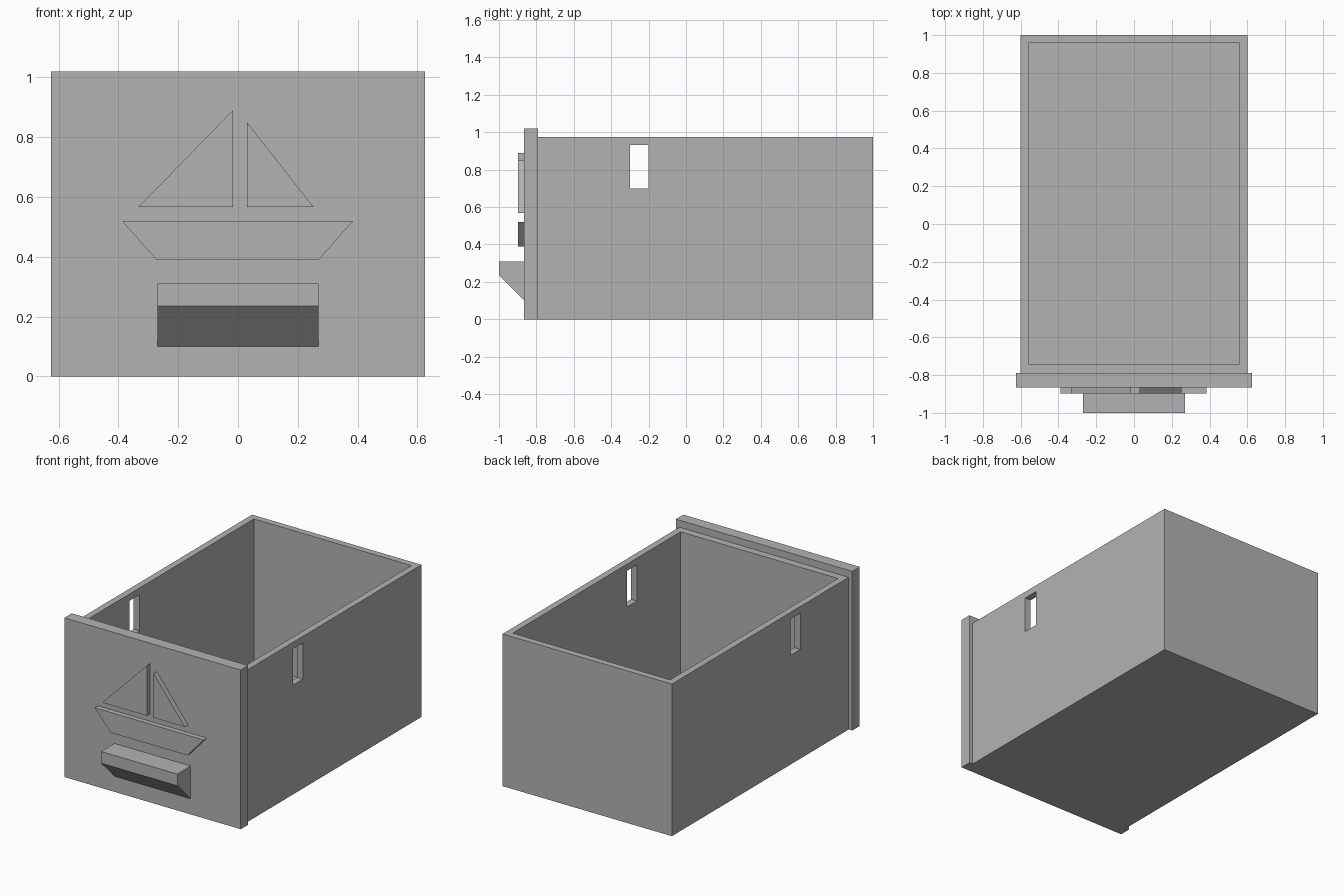
import bpy
import bmesh
from mathutils import Vector

if "Cube" in bpy.data.objects:
    bpy.data.objects.remove(bpy.data.objects["Cube"], do_unlink=True)

GREY = (0.45, 0.45, 0.45, 1)
grey = bpy.data.materials.new("plain grey")
grey.use_nodes = True
grey.diffuse_color = GREY
grey.node_tree.nodes["Principled BSDF"].inputs["Base Color"].default_value = GREY


def prism(name, outline, sweep):
    """Solid made by sweeping a flat outline along a vector."""
    bm = bmesh.new()
    face = bm.faces.new([bm.verts.new(p) for p in outline])
    swept = bmesh.ops.extrude_face_region(bm, geom=[face])["geom"]
    moved = [v for v in swept if isinstance(v, bmesh.types.BMVert)]
    bmesh.ops.translate(bm, verts=moved, vec=Vector(sweep))
    bmesh.ops.recalc_face_normals(bm, faces=bm.faces)
    mesh = bpy.data.meshes.new(name)
    bm.to_mesh(mesh)
    bm.free()
    mesh.materials.append(grey)
    obj = bpy.data.objects.new(name, mesh)
    bpy.context.collection.objects.link(obj)
    return obj


def block(name, x, y, z):
    """Box between pairs of x, y and z limits."""
    base = [(x[0], y[0], z[0]), (x[1], y[0], z[0]), (x[1], y[1], z[0]), (x[0], y[1], z[0])]
    return prism(name, base, (0, 0, z[1] - z[0]))


def cut(target, cutter):
    mod = target.modifiers.new(cutter.name, "BOOLEAN")
    mod.operation = "DIFFERENCE"
    mod.solver = "EXACT"
    mod.object = cutter
    cutter.hide_render = True
    cutter.hide_set(True)


# Open drawer box with a slot through both side walls
drawer_box = block("drawer_box", (-0.6, 0.6), (-0.79, 1), (0, 0.975))
cut(drawer_box, block("cavity_cutter", (-0.558, 0.558), (-0.742, 0.958), (0.042, 1.1)))
cut(drawer_box, block("slot_cutter", (-0.7, 0.7), (-0.3, -0.2), (0.7, 0.932)))

# Front panel, slightly larger than the box
FACE = -0.865
block("front_panel", (-0.625, 0.625), (FACE, -0.79), (0, 1.02))

# Raised sailing boat
BOAT = {
    "left_sail": [(0.03, 0.567), (0.252, 0.567), (0.03, 0.85)],
    "right_sail": [(-0.333, 0.567), (-0.017, 0.567), (-0.017, 0.89)],
    "hull": [(-0.273, 0.39), (0.27, 0.39), (0.385, 0.52), (-0.388, 0.52)],
}
for name, outline in BOAT.items():
    prism(name, [(x, FACE, z) for x, z in outline], (0, -0.032, 0))

# Pull handle with a sloping underside
HANDLE = [(FACE, 0.31), (-1, 0.31), (-1, 0.235), (FACE, 0.1)]
prism("handle", [(-0.27, y, z) for y, z in HANDLE], (0.54, 0, 0))
